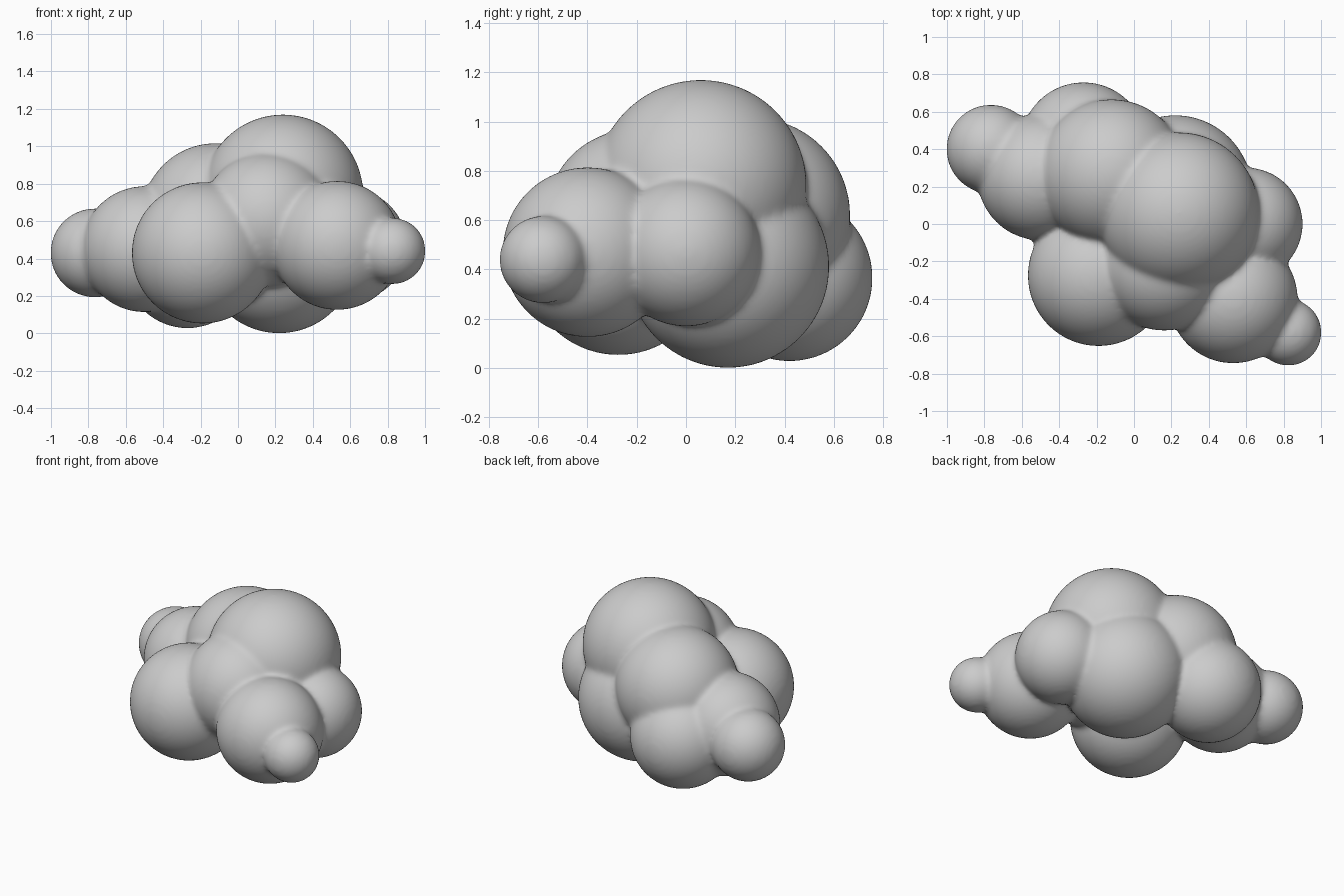
import bpy
import bmesh
from mathutils import Matrix

cube = bpy.data.objects.get("Cube")
if cube:
    bpy.data.objects.remove(cube, do_unlink=True)

# Puffs of the cloud: centre x, y, z and radius
PUFFS = [
    (0.825, -0.58, 0.44, 0.178),   # small front tip
    (0.53, -0.40, 0.47, 0.345),    # front shoulder
    (-0.19, -0.275, 0.43, 0.378),  # front side
    (0.24, 0.06, 0.74, 0.43),      # crown
    (-0.12, 0.27, 0.62, 0.397),    # rear crown
    (0.16, -0.21, 0.61, 0.36),     # front middle
    (0.60, 0.0, 0.47, 0.302),      # side
    (0.22, 0.17, 0.412, 0.412),    # belly
    (-0.27, 0.42, 0.365, 0.338),   # back
    (-0.50, 0.25, 0.45, 0.337),    # rear shoulder
    (-0.765, 0.40, 0.43, 0.238),   # rear tip
]

grey = bpy.data.materials.new("cloud_grey")
grey.use_nodes = True
COLOUR = (0.6, 0.6, 0.6, 1)
grey.diffuse_color = COLOUR
grey.node_tree.nodes["Principled BSDF"].inputs["Base Color"].default_value = COLOUR

# Overlapping balls in one mesh
bm = bmesh.new()
for x, y, z, r in PUFFS:
    bmesh.ops.create_icosphere(bm, subdivisions=5, radius=r,
                               matrix=Matrix.Translation((x, y, z)))
for face in bm.faces:
    face.smooth = True
mesh = bpy.data.meshes.new("cloud")
bm.to_mesh(mesh)
bm.free()
mesh.materials.append(grey)
cloud = bpy.data.objects.new("cloud", mesh)
bpy.context.collection.objects.link(cloud)

# Fuse into one skin and soften the creases
fuse = cloud.modifiers.new("fuse", 'REMESH')
fuse.mode = 'VOXEL'
fuse.voxel_size = 0.015
fuse.use_smooth_shade = True
soften = cloud.modifiers.new("soften", 'SMOOTH')
soften.factor = 0.5
soften.iterations = 16
